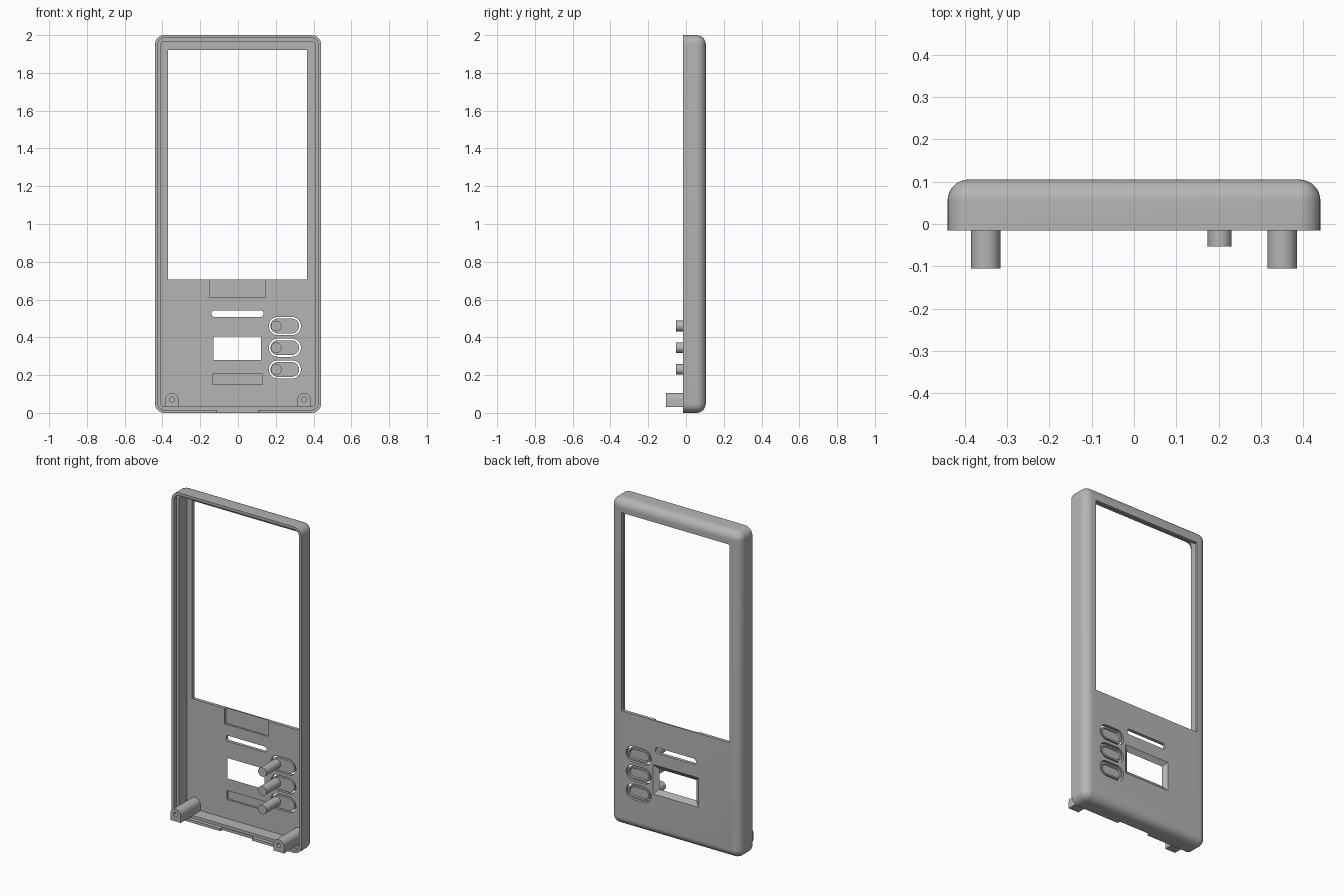
import bpy, bmesh, math

cube = bpy.data.objects.get("Cube")
if cube:
    bpy.data.objects.remove(cube, do_unlink=True)

grey = bpy.data.materials.new("plastic_grey")
grey.use_nodes = True
COLOUR = (0.46, 0.46, 0.46, 1)
grey.diffuse_color = COLOUR
grey.node_tree.nodes["Principled BSDF"].inputs["Base Color"].default_value = COLOUR


def outline(w, h, r, seg, square_foot):
    """Rounded rectangle in x-z, counter-clockwise from the upper right."""
    points = []
    for i, (sx, sz) in enumerate([(1, 1), (-1, 1), (-1, -1), (1, -1)]):
        rad = 0 if square_foot and sz < 0 else r
        for k in range(seg + 1):
            a = math.pi / 2 * (i + k / seg)
            points.append((sx * (w / 2 - rad) + rad * math.cos(a),
                           sz * (h / 2 - rad) + rad * math.sin(a)))
    return points


def loft(name, x0, x1, z0, z1, layers, r=0.0, seg=8, square_foot=False):
    """Stack rounded rectangles along y; each layer is (y, inset)."""
    bm = bmesh.new()
    cx, cz = (x0 + x1) / 2, (z0 + z1) / 2
    rings = []
    for y, inset in layers:
        pts = outline(x1 - x0 - 2 * inset, z1 - z0 - 2 * inset,
                      max(r - inset, 0.001) if r else 0, seg, square_foot)
        rings.append([bm.verts.new((cx + px, y, cz + pz)) for px, pz in pts])
    n = len(rings[0])
    for a, b in zip(rings, rings[1:]):
        for i in range(n):
            bm.faces.new((a[i], a[(i + 1) % n], b[(i + 1) % n], b[i]))
    bm.faces.new(rings[0])
    bm.faces.new(rings[-1])
    bmesh.ops.remove_doubles(bm, verts=bm.verts, dist=0.00002)
    bmesh.ops.recalc_face_normals(bm, faces=bm.faces)
    mesh = bpy.data.meshes.new(name)
    bm.to_mesh(mesh)
    bm.free()
    mesh.materials.append(grey)
    obj = bpy.data.objects.new(name, mesh)
    bpy.context.collection.objects.link(obj)
    return obj


def cylinder(name, x, z, radius, y0, y1):
    return loft(name, x - radius, x + radius, z - radius, z + radius,
                [(y0, 0), (y1, 0)], radius)


def activate(obj):
    bpy.ops.object.select_all(action="DESELECT")
    obj.select_set(True)
    bpy.context.view_layer.objects.active = obj


def cut(target, cutter):
    cutter.hide_render = True
    mod = target.modifiers.new("cut", "BOOLEAN")
    mod.operation, mod.solver, mod.object = "DIFFERENCE", "EXACT", cutter
    activate(target)
    bpy.ops.object.modifier_apply(modifier=mod.name)
    bpy.data.objects.remove(cutter, do_unlink=True)


def smooth(obj):
    activate(obj)
    bpy.ops.object.shade_smooth_by_angle(angle=math.radians(30))


RIM, FLOOR, BACK = -0.015, 0.085, 0.105
W, H, FILLET = 0.44, 2.0, 0.05
BUTTON_HEIGHTS = (0.23, 0.345, 0.46)
THROUGH = [(0.05, 0), (0.15, 0)]

# Shell with filleted back edge
arc = [math.pi / 2 * k / 8 for k in range(9)]
shell = loft("shell", -W, W, 0, H,
             [(RIM, 0)] + [(BACK - FILLET + FILLET * math.sin(a),
                            FILLET * (1 - math.cos(a))) for a in arc], FILLET)

# Hollow interior and stepped rim
for inset, depth in ((0.033, FLOOR), (0.016, 0.008)):
    cut(shell, loft("cavity", -W + inset, W - inset, inset, H - inset,
                    [(-0.1, 0), (depth, 0)], FILLET - inset))

# Screen opening, speaker slot and shallow inner pockets
cut(shell, loft("screen_cut", -0.37, 0.365, 0.705, 1.92, THROUGH))
cut(shell, loft("slot_cut", -0.14, 0.135, 0.508, 0.543, THROUGH, 0.015))
cut(shell, loft("upper_pocket", -0.15, 0.145, 0.61, 0.72, [(0.05, 0), (0.096, 0)]))
cut(shell, loft("lower_pocket", -0.135, 0.13, 0.15, 0.205, [(0.05, 0), (0.096, 0)]))

# Small window with bevelled outer frame
cut(shell, loft("window_cut", -0.13, 0.122, 0.28, 0.405,
                [(0.05, 0), (FLOOR, 0), (BACK, -0.028), (0.12, -0.028)]))

# Notch in the bottom rim
cut(shell, loft("notch_cut", -0.11, 0.105, -0.05, 0.06, [(-0.1, 0), (0.004, 0)]))

# Button openings
for z in BUTTON_HEIGHTS:
    cut(shell, loft("button_cut", 0.163, 0.333, z - 0.048, z + 0.048, THROUGH, 0.048))
smooth(shell)

# Dished buttons with rear plungers
for i, z in enumerate(BUTTON_HEIGHTS):
    smooth(loft(f"button_{i + 1}", 0.172, 0.324, z - 0.039, z + 0.039,
                [(FLOOR, 0), (0.103, 0), (0.103, 0.01), (0.096, 0.014)], 0.039))
    smooth(cylinder(f"plunger_{i + 1}", 0.202, z, 0.028, -0.053, 0.09))

# Screw posts with arched tops
for side, x in (("left", 0.35), ("right", -0.35)):
    post = loft(f"screw_post_{side}", x - 0.035, x + 0.035, 0.03, 0.106,
                [(-0.105, 0), (0.09, 0)], 0.035, square_foot=True)
    cut(post, cylinder("screw_hole", x, 0.071, 0.013, -0.2, 0.04))
    smooth(post)
